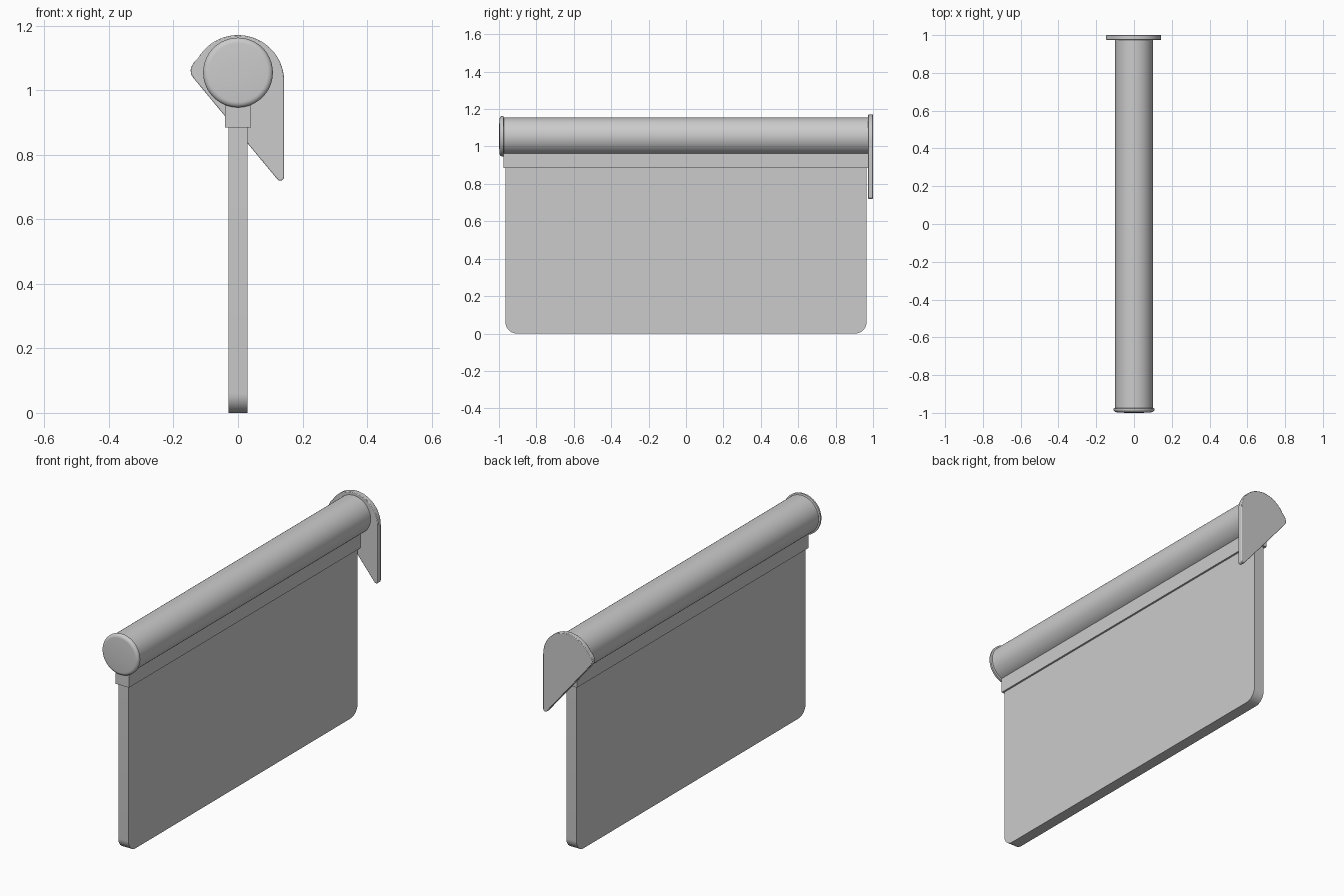
import bpy, bmesh, math

if "Cube" in bpy.data.objects:
    bpy.data.objects.remove(bpy.data.objects["Cube"])

AXIS_Z = 1.055


def finish(name, bm, smooth=True):
    bmesh.ops.recalc_face_normals(bm, faces=bm.faces)
    me = bpy.data.meshes.new(name)
    bm.to_mesh(me)
    bm.free()
    ob = bpy.data.objects.new(name, me)
    bpy.context.collection.objects.link(ob)
    if smooth:
        bpy.ops.object.select_all(action='DESELECT')
        ob.select_set(True)
        bpy.context.view_layer.objects.active = ob
        bpy.ops.object.shade_smooth_by_angle(angle=math.radians(35))
    return ob


def prism(name, pts, offset):
    """Extrude a closed outline of 3D points along an offset vector."""
    bm = bmesh.new()
    face = bm.faces.new([bm.verts.new(p) for p in pts])
    ext = bmesh.ops.extrude_face_region(bm, geom=[face])
    verts = [g for g in ext['geom'] if isinstance(g, bmesh.types.BMVert)]
    bmesh.ops.translate(bm, verts=verts, vec=offset)
    return finish(name, bm)


def lathe(name, profile, n=64):
    """Revolve (radius, y) pairs about the tube axis, closing both ends."""
    bm = bmesh.new()
    rings = []
    for r, y in profile:
        rings.append([bm.verts.new((r * math.cos(2 * math.pi * i / n), y,
                                    AXIS_Z + r * math.sin(2 * math.pi * i / n))) for i in range(n)])
    for a, b in zip(rings, rings[1:]):
        for i in range(n):
            j = (i + 1) % n
            bm.faces.new((a[i], a[j], b[j], b[i]))
    bm.faces.new(rings[0])
    bm.faces.new(rings[-1])
    return finish(name, bm)


def arc(cx, cz, r, a0, a1, n):
    return [(cx + r * math.cos(math.radians(a0 + (a1 - a0) * i / n)),
             cz + r * math.sin(math.radians(a0 + (a1 - a0) * i / n))) for i in range(n + 1)]


# Hanging panel with rounded lower corners
R = 0.06
outline = ([(-0.965, 0.93)] + arc(-0.965 + R, R, R, 180, 270, 10)
           + arc(0.965 - R, R, R, 270, 360, 10) + [(0.965, 0.93)])
prism("sign_panel", [(-0.03, y, z) for y, z in outline], (0.06, 0, 0))

# Clamp rail holding the panel under the tube
prism("clamp_rail", [(-0.04, -0.975, 0.885), (0.04, -0.975, 0.885),
                     (0.04, -0.975, 0.99), (-0.04, -0.975, 0.99)], (0, 1.95, 0))

# Support tube
lathe("support_tube", [(0.1, -0.98), (0.1, 0.98)])

# Rounded end cap at the front
cap = [(0.1, -0.974), (0.108, -0.977)]
cap += [(0.09 + 0.018 * math.cos(t * math.pi / 16), -0.982 - 0.015 * math.sin(t * math.pi / 16))
        for t in range(9)]
cap += [(0.06, -0.999), (0.03, -1.0)]
lathe("end_cap", cap)

# Wall plate at the back: round top, slanted lower edge, softened tips
plate = arc(0, 1.028, 0.143, 0, 150, 32)
plate += [(-0.136, 1.088), (-0.144, 1.074), (-0.147, 1.063), (-0.1455, 1.05), (-0.139, 1.039)]
plate += arc(0.131, 0.732, 0.012, 220, 360, 10)
ob = prism("wall_plate", [(x, 0.974, z) for x, z in plate], (0, 0.026, 0))
bev = ob.modifiers.new("soft_edge", 'BEVEL')
bev.width = 0.003
bev.segments = 2
bev.limit_method = 'ANGLE'
bev.angle_limit = math.radians(50)
